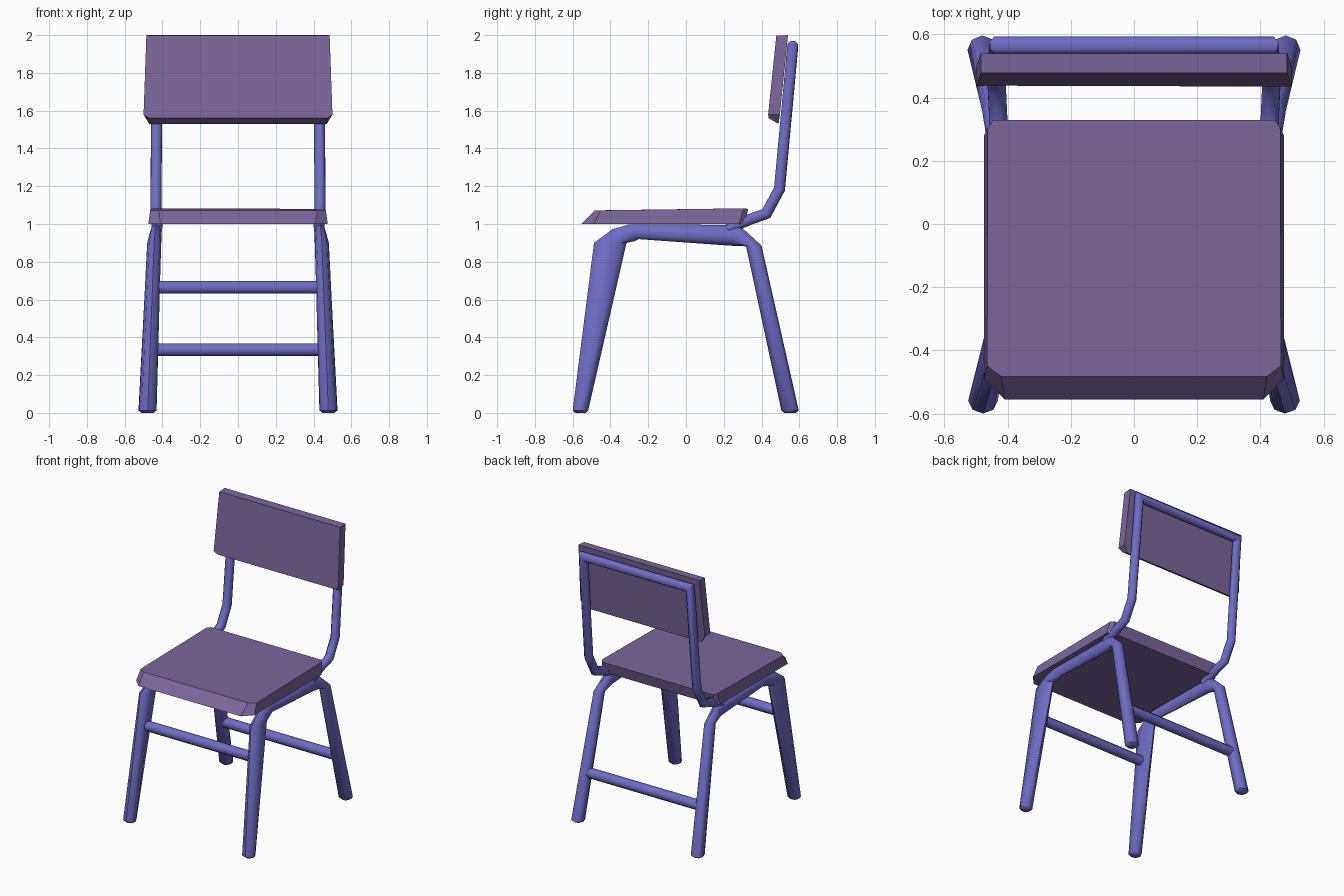
import bpy, bmesh, math
from mathutils import Vector

if "Cube" in bpy.data.objects:
    bpy.data.objects.remove(bpy.data.objects["Cube"])


def material(name, rgb):
    m = bpy.data.materials.new(name)
    m.diffuse_color = (*rgb, 1)
    m.use_nodes = True
    m.node_tree.nodes["Principled BSDF"].inputs["Base Color"].default_value = m.diffuse_color
    return m


BLUE = material("blue violet frame", (0.16, 0.15, 0.56))
MAUVE = material("dusty mauve panels", (0.195, 0.135, 0.325))


def loft(name, rings, mat, angle):
    """Skin a list of equal-length point rings and cap both ends."""
    bm = bmesh.new()
    vr = [[bm.verts.new(p) for p in r] for r in rings]
    n = len(vr[0])
    for a, b in zip(vr, vr[1:]):
        for i in range(n):
            j = (i + 1) % n
            bm.faces.new((a[i], a[j], b[j], b[i]))
    bm.faces.new(vr[0])
    bm.faces.new(vr[-1])
    bmesh.ops.recalc_face_normals(bm, faces=bm.faces)
    me = bpy.data.meshes.new(name)
    bm.to_mesh(me)
    bm.free()
    ob = bpy.data.objects.new(name, me)
    bpy.context.collection.objects.link(ob)
    me.materials.append(mat)
    bpy.ops.object.select_all(action='DESELECT')
    ob.select_set(True)
    bpy.context.view_layer.objects.active = ob
    bpy.ops.object.shade_smooth_by_angle(angle=math.radians(angle))
    return ob


def tube(name, path, r, sides=8):
    """Tube with mitred bends: each ring slides along its segment to the bend plane."""
    path = [Vector(p) for p in path]
    d = [(b - a).normalized() for a, b in zip(path, path[1:])]
    u = d[0].orthogonal().normalized()
    v = d[0].cross(u)
    turn = [2 * math.pi * (i + 0.5) / sides for i in range(sides)]
    rings = [[path[0] + r * (u * math.cos(t) + v * math.sin(t)) for t in turn]]
    for i, s in enumerate(d):
        n = (s + d[i + 1]).normalized() if i + 1 < len(d) else s
        rings.append([p + s * ((path[i + 1] - p).dot(n) / s.dot(n)) for p in rings[-1]])
    return loft(name, rings, BLUE, 50)


def outline(pts):
    """Complete a right-hand half outline with its mirror image."""
    return pts + [(-x, y, z) for x, y, z in reversed(pts)]


# Side frames: front leg, rail and back leg in one bent tube
# each ring: outer (y, z), inner (y, z), x centre, x half width
LEG = [((-0.585, 0.0), (-0.53, 0.0), 0.478, 0.03),
       ((-0.60, 0.012), (-0.518, 0.012), 0.478, 0.047),
       ((-0.487, 0.90), (-0.315, 0.90), 0.444, 0.037),
       ((-0.39, 0.972), (-0.27, 0.91), 0.438, 0.032),
       ((-0.30, 0.998), (-0.25, 0.92), 0.435, 0.03),
       ((0.28, 0.995), (0.24, 0.885), 0.435, 0.03),
       ((0.40, 0.885), (0.318, 0.882), 0.444, 0.037),
       ((0.597, 0.012), (0.505, 0.012), 0.48, 0.047),
       ((0.58, 0.0), (0.52, 0.0), 0.48, 0.03)]
for side, label in ((1, "right"), (-1, "left")):
    rings = []
    for (oy, oz), (iy, iz), x, w in LEG:
        cy, cz, hy, hz = (oy + iy) / 2, (oz + iz) / 2, (oy - iy) / 2, (oz - iz) / 2
        ring = []
        for k in range(8):
            c, s = math.cos(k * math.pi / 4), math.sin(k * math.pi / 4)
            ring.append((side * (x + w * s), cy + hy * c, cz + hz * c))
        rings.append(ring)
    loft(label + "_leg_frame", rings, BLUE, 50)

# Stretchers between the legs
tube("front_stretcher", [(-0.45, -0.44, 0.665), (0.45, -0.44, 0.665)], 0.036)
tube("back_stretcher", [(-0.46, 0.48, 0.335), (0.46, 0.48, 0.335)], 0.036)

# Backrest frame: one hoop from rail to rail
half = [(0.43, 0.22, 0.975), (0.43, 0.34, 1.025), (0.434, 0.425, 1.055),
        (0.434, 0.495, 1.185), (0.428, 0.565, 1.94)]
tube("backrest_frame", outline(half), 0.031)

# Seat
loft("seat", [
    outline([(0.41, -0.555, 1.0), (0.475, -0.49, 1.0), (0.475, 0.28, 1.0), (0.45, 0.31, 1.0)]),
    outline([(0.42, -0.483, 1.072), (0.465, -0.45, 1.072), (0.463, 0.305, 1.083),
             (0.445, 0.33, 1.08)]),
], MAUVE, 30)

# Backrest panel
loft("backrest_panel", [
    outline([(0.485, 0.478, 1.997), (0.50, 0.435, 1.58), (0.472, 0.438, 1.56)]),
    outline([(0.485, 0.54, 2.0), (0.50, 0.497, 1.58), (0.47, 0.49, 1.53)]),
], MAUVE, 30)
